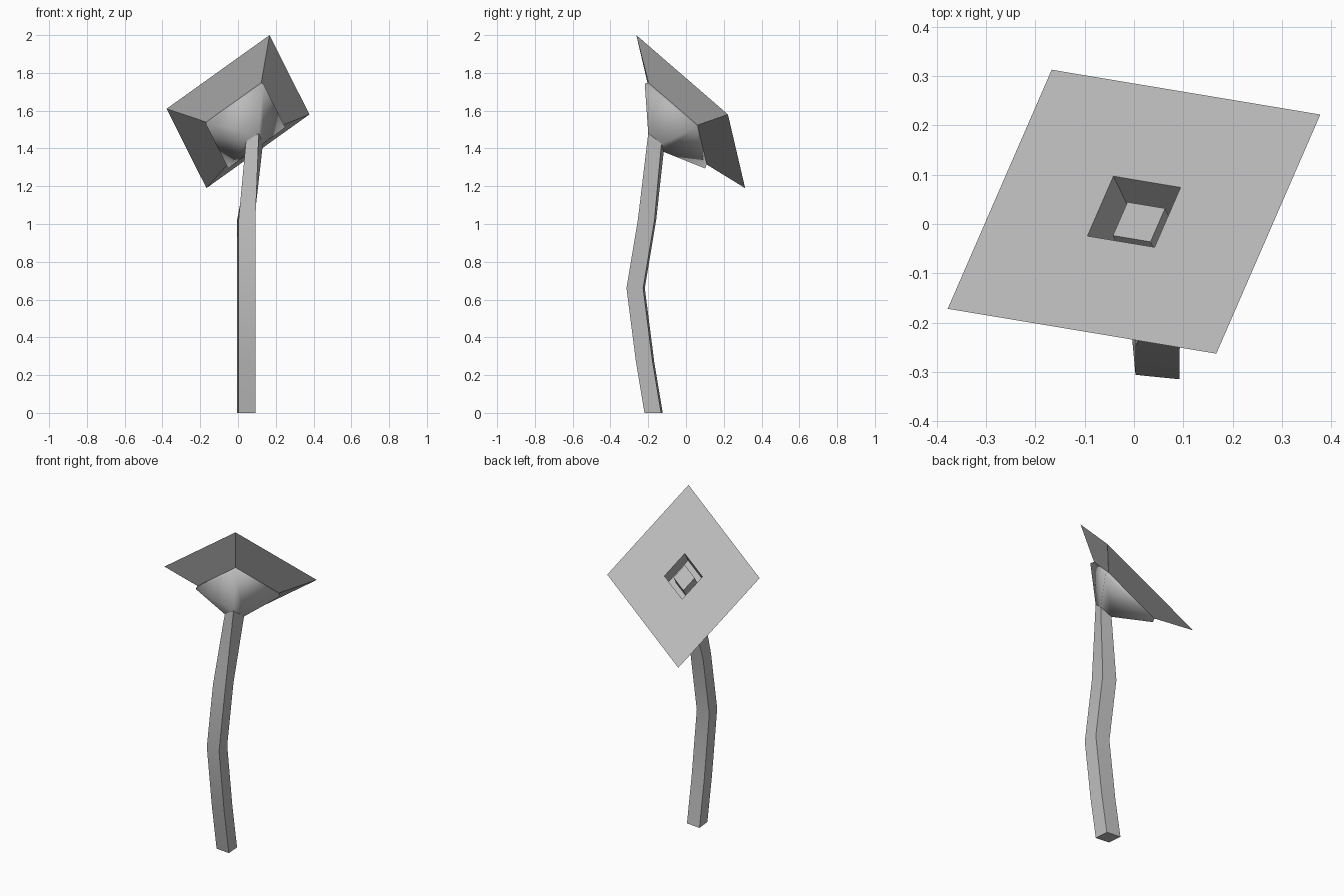
import bpy, bmesh, math
from mathutils import Vector

cube = bpy.data.objects.get("Cube")
if cube:
    bpy.data.objects.remove(cube, do_unlink=True)

grey = bpy.data.materials.new("plain_grey")
grey.use_nodes = True
color = (0.5, 0.5, 0.5, 1)
grey.diffuse_color = color
grey.node_tree.nodes["Principled BSDF"].inputs["Base Color"].default_value = color

# Tilted frame of the flower: two half diagonals and the outward direction
CENTRE = Vector((0, 0.025, 1.595))
DIAG_A = Vector((-0.167, 0.288, -0.405))
DIAG_B = Vector((0.378, 0.197, -0.015))
OUT = DIAG_B.cross(DIAG_A).normalized()
if OUT.z < 0:
    OUT = -OUT


def ring(scale, depth):
    """Four corners of a square parallel to the flower face."""
    mid = CENTRE - OUT * depth
    return [mid + d * scale for d in (DIAG_A, DIAG_B, -DIAG_A, -DIAG_B)]


def loft(name, rings, cap_start=False, cap_end=False, angle=30):
    """Join successive four-cornered rings with quads."""
    bm = bmesh.new()
    rows = [[bm.verts.new(p) for p in r] for r in rings]
    for low, high in zip(rows, rows[1:]):
        for i in range(4):
            j = (i + 1) % 4
            bm.faces.new((low[i], low[j], high[j], high[i]))
    if cap_start:
        bm.faces.new(rows[0][::-1])
    if cap_end:
        bm.faces.new(rows[-1])
    mesh = bpy.data.meshes.new(name)
    bm.to_mesh(mesh)
    bm.free()
    mesh.materials.append(grey)
    obj = bpy.data.objects.new(name, mesh)
    bpy.context.collection.objects.link(obj)
    bpy.ops.object.select_all(action="DESELECT")
    obj.select_set(True)
    bpy.context.view_layer.objects.active = obj
    bpy.ops.object.shade_smooth_by_angle(angle=math.radians(angle))
    return obj


# Top of the stalk, which is also the small end of the cup
left = Vector((0.042, -0.188, 1.437))
front = Vector((0.11, -0.2, 1.48))
right = Vector((0.132, -0.13, 1.425))
neck = [left + right - front, right, front, left]

# Bent stalk with a square, slightly turned section
section = [(-0.005, 0.097), (0.086, 0.088), (0.092, 0), (0.003, 0.009)]
bends = [(0, -0.22), (0.27, -0.265), (0.66, -0.315), (1.02, -0.255)]
stalk = [[Vector((x, y + front_y, z)) for x, y in section] for z, front_y in bends]
loft("stalk", stalk + [neck], cap_start=True)

# Softly shaded cup with a flared lip, sitting on the stalk
loft("cup", [neck, ring(0.555, 0.12), ring(0.535, 0.1)], angle=180)

# Flat-sided petals, square face and the straight-walled recess in it
RECESS = 0.15
loft("petals", [ring(0.535, 0.1), ring(1, 0), ring(0.25, 0), ring(0.25, RECESS)],
     cap_end=True)

# Square block standing in the recess
loft("centre_block", [ring(0.14, RECESS), ring(0.14, 0.03)], cap_end=True)
